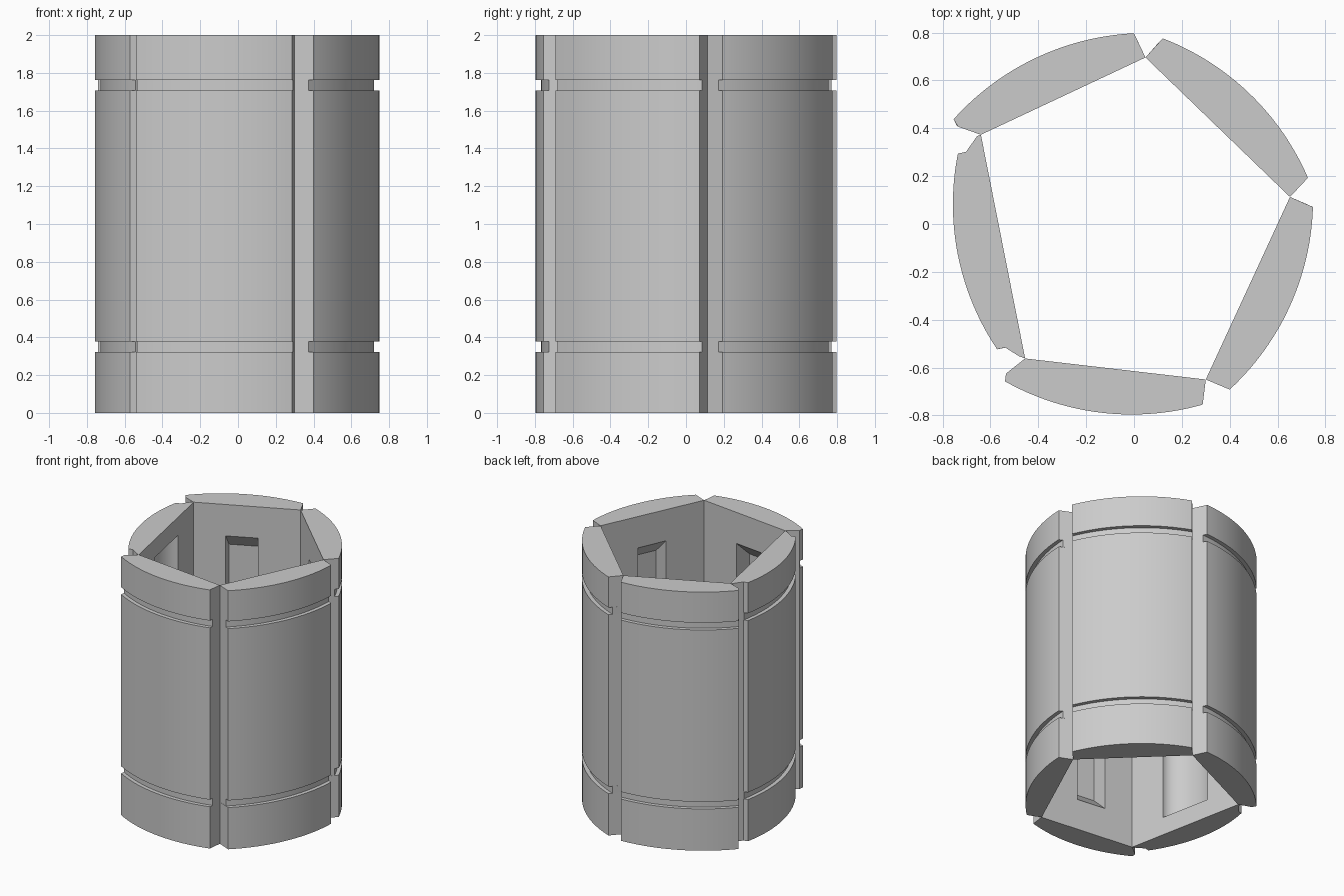
import bpy, bmesh, math
from mathutils import Vector

if "Cube" in bpy.data.objects:
    bpy.data.objects.remove(bpy.data.objects["Cube"])

HEIGHT, RADIUS, GROOVE = 2.0, 1.085, 0.03
grey = bpy.data.materials.new("plain grey")
grey.diffuse_color = (0.6, 0.6, 0.6, 1)
grey.use_nodes = True
grey.node_tree.nodes["Principled BSDF"].inputs["Base Color"].default_value = grey.diffuse_color

# name: outer arc ends (counter-clockwise), then the inside corners from arc end back to arc start
staves = {
    "back_left_stave": ((0.0, 0.797), (-0.754, 0.438),
                        [(-0.736, 0.407), (-0.64, 0.373), (0.048, 0.696)]),
    "back_right_stave": ((0.727, 0.193), (0.12, 0.776), [(0.048, 0.696), (0.652, 0.113)]),
    "right_stave": ((0.40, -0.692), (0.748, 0.071), [(0.652, 0.113), (0.30, -0.65)]),
    "front_stave": ((-0.539, -0.658), (0.287, -0.755),
                    [(0.30, -0.65), (-0.455, -0.562), (-0.535, -0.625)]),
    "left_stave": ((-0.736, 0.294), (-0.572, -0.524),
                   [(-0.539, -0.516), (-0.48, -0.553), (-0.455, -0.562),
                    (-0.64, 0.373), (-0.656, 0.367), (-0.702, 0.302)]),
}


def skin(name, rings):
    """Closed solid from a stack of equal-length loops."""
    bm = bmesh.new()
    loops = [[bm.verts.new(p) for p in ring] for ring in rings]
    n = len(loops[0])
    for a, b in zip(loops, loops[1:]):
        for i in range(n):
            j = (i + 1) % n
            bm.faces.new((a[i], a[j], b[j], b[i]))
    bm.faces.new(loops[0][::-1])
    bm.faces.new(loops[-1])
    # merge the parts of groove rings that coincide
    bmesh.ops.remove_doubles(bm, verts=bm.verts, dist=1e-5)
    bmesh.ops.recalc_face_normals(bm, faces=bm.faces)
    me = bpy.data.meshes.new(name)
    bm.to_mesh(me)
    bm.free()
    me.materials.append(grey)
    ob = bpy.data.objects.new(name, me)
    bpy.context.collection.objects.link(ob)
    return ob


def arc(a, b, out, steps=28):
    """Shallow arc from a to b bulging along out."""
    mid, half = (a + b) / 2, (b - a).length / 2
    centre = mid - out * math.sqrt(RADIUS ** 2 - half ** 2)
    u = (b - a).normalized()
    t = math.asin(half / RADIUS)
    return [centre + RADIUS * (out * math.cos(w) + u * math.sin(w))
            for w in (t * (2 * i / steps - 1) for i in range(steps + 1))]


def pocket_cutter(name, origin, u, out, round_pocket):
    """Pocket in the flat inner face: chamfered slot, or a rounded scoop."""
    def at(s, d, z):
        p = origin + u * s + out * d
        return (p.x, p.y, z)
    if round_pocket:
        section = [(-0.2, -0.1)]
        section += [(-0.2 * math.cos(math.pi * i / 24), 0.13 * math.sin(math.pi * i / 24))
                    for i in range(25)]
        section += [(0.2, -0.1)]
        rings = [[at(s, d, z) for s, d in section] for z in (0.14, 1.86)]
    else:
        rings = [[at(s, d, z) for s, z in ((-w, lo), (w, lo), (w, hi), (-w, hi))]
                 for w, lo, hi, d in ((0.115, 0.24, 1.76, -0.05), (0.115, 0.24, 1.76, 0.0),
                                      (0.115, 0.37, 1.63, 0.14))]
    return skin(name, rings)


for name, (a, b, inner) in staves.items():
    a, b = Vector(a), Vector(b)
    inner = [Vector(p) for p in inner]
    u = (b - a).normalized()
    out = Vector((u.y, -u.x))
    curve = arc(a, b, out)
    full = curve + inner
    cut = [p - out * GROOVE for p in curve] + inner

    # stave body with two grooves round the outside
    levels = [(0, full), (0.323, full), (0.323, cut), (0.378, cut), (0.378, full),
              (1.707, full), (1.707, cut), (1.763, cut), (1.763, full), (HEIGHT, full)]
    body = skin(name, [[(p.x, p.y, z) for p in loop] for z, loop in levels])

    # pocket on the flat inner face, centred on the stave
    face_point = min(inner, key=lambda p: p.dot(out))
    origin = (a + b) / 2
    origin = origin + out * (face_point - origin).dot(out)
    cutter = pocket_cutter(name + "_pocket", origin, u, out, name == "left_stave")
    cutter.hide_render = True
    mod = body.modifiers.new("pocket", 'BOOLEAN')
    mod.operation, mod.solver, mod.object = 'DIFFERENCE', 'EXACT', cutter
    bpy.ops.object.select_all(action='DESELECT')
    bpy.context.view_layer.objects.active = body
    body.select_set(True)
    bpy.ops.object.modifier_apply(modifier=mod.name)
    bpy.data.objects.remove(cutter)
    bpy.ops.object.shade_smooth_by_angle(angle=math.radians(25))
